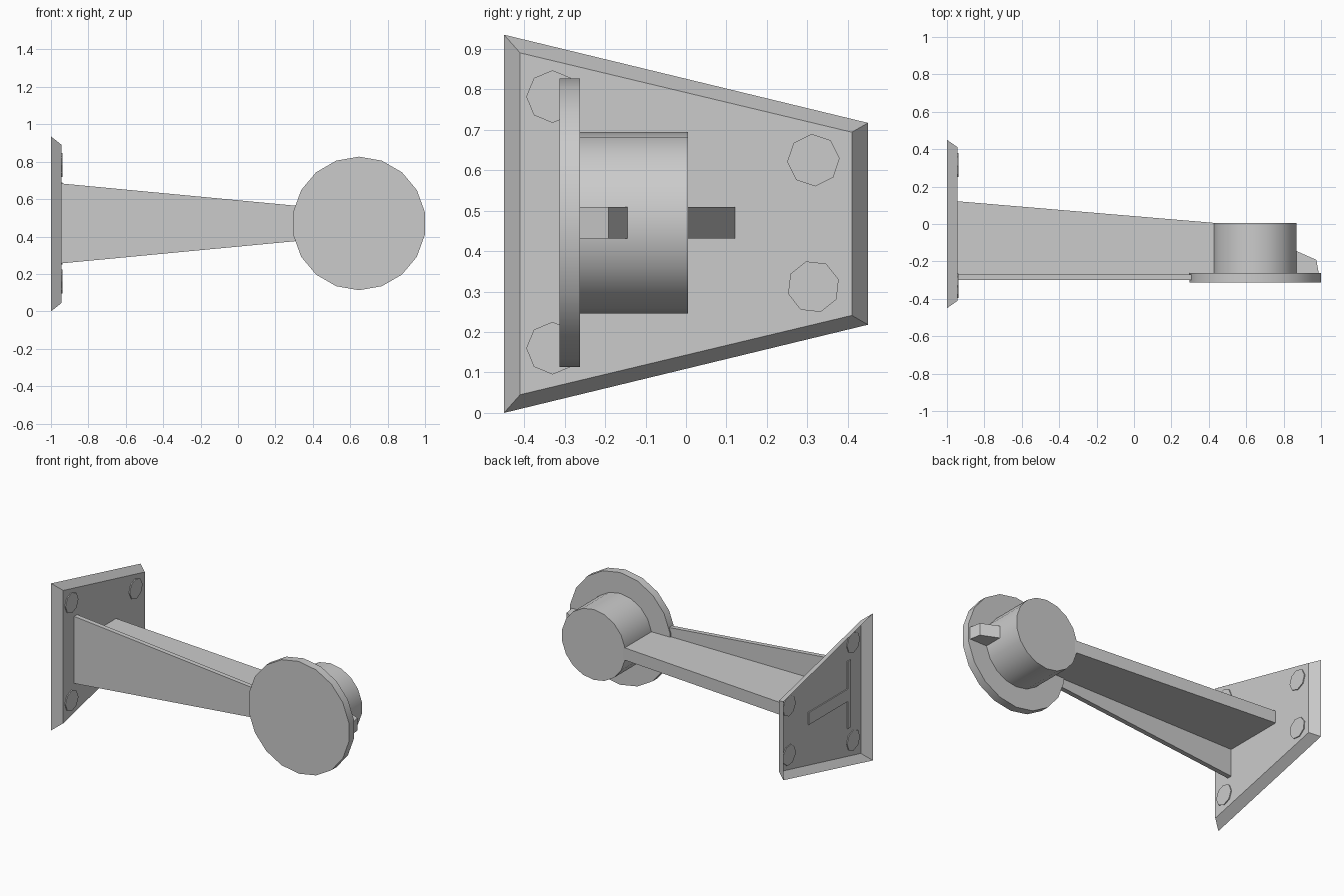
import bpy, bmesh, math

if "Cube" in bpy.data.objects:
    bpy.data.objects.remove(bpy.data.objects["Cube"])

MID = 0.47     # height of the arm axis
HUB_X = 0.647  # centre of the round head


def make(name, verts, faces, smooth=False):
    me = bpy.data.meshes.new(name)
    me.from_pydata(verts, [], faces)
    bm = bmesh.new()
    bm.from_mesh(me)
    bmesh.ops.recalc_face_normals(bm, faces=bm.faces)
    bm.to_mesh(me)
    bm.free()
    ob = bpy.data.objects.new(name, me)
    bpy.context.collection.objects.link(ob)
    if smooth:
        bpy.ops.object.select_all(action='DESELECT')
        bpy.context.view_layer.objects.active = ob
        ob.select_set(True)
        bpy.ops.object.shade_smooth_by_angle(angle=math.radians(30))
    return ob


def prism(name, pts, axis, a, b, smooth=False):
    """Extrude a 2D outline along an axis from a to b."""
    place = {'X': lambda p, t: (t, p[0], p[1]),
             'Y': lambda p, t: (p[0], t, p[1]),
             'Z': lambda p, t: (p[0], p[1], t)}[axis]
    n = len(pts)
    verts = [place(p, t) for t in (a, b) for p in pts]
    faces = [tuple(range(n)), tuple(range(n, 2 * n))]
    faces += [(i, (i + 1) % n, n + (i + 1) % n, n + i) for i in range(n)]
    return make(name, verts, faces, smooth)


def ring(cx, cy, r, n, phase=90):
    return [(cx + r * math.cos(math.radians(phase + 360 * i / n)),
             cy + r * math.sin(math.radians(phase + 360 * i / n))) for i in range(n)]


# wall plate: bevelled shell, open at the back
outer = [(-0.45, 0.0), (0.45, 0.218), (0.45, 0.717), (-0.45, 0.935)]
inner = [(-0.41, 0.045), (0.41, 0.241), (0.41, 0.694), (-0.41, 0.89)]
verts = [(-1.0, *p) for p in outer] + [(-0.943, *p) for p in inner]
make("wall_plate", verts, [(4, 5, 6, 7)] +
     [(i, (i + 1) % 4, 4 + (i + 1) % 4, 4 + i) for i in range(4)])

# plate bolts
for i, (y, z, ph) in enumerate([(-0.33, 0.782, 90), (-0.33, 0.16, 90),
                                (0.315, 0.625, 94), (0.315, 0.312, 106)]):
    prism(f"plate_bolt_{i + 1}", ring(y, z, 0.065, 8, ph), 'X', -0.948, -0.937)

# tapered front flange of the arm
prism("arm_flange", [(-0.95, MID - 0.214), (0.4, MID - 0.086),
                     (0.4, MID + 0.086), (-0.95, MID + 0.214)], 'Y', -0.3, -0.27)

# tapered horizontal web of the arm
prism("arm_web", [(-0.95, -0.27), (0.5, -0.27), (0.5, 0.0), (-0.95, 0.122)],
      'Z', MID - 0.039, MID + 0.039)

# round head: wide disc and drum behind it
prism("head_disc", ring(HUB_X, MID, 0.357, 18), 'Y', -0.313, -0.262, True)
prism("head_drum", ring(HUB_X, MID, 0.224, 18), 'Y', -0.262, 0.005, True)

# small prong on the outer side of the drum
prism("head_prong", [(0.8, -0.264), (0.988, -0.264), (0.975, -0.192),
                     (0.865, -0.143), (0.8, -0.143)], 'Z', MID - 0.039, MID + 0.039)
